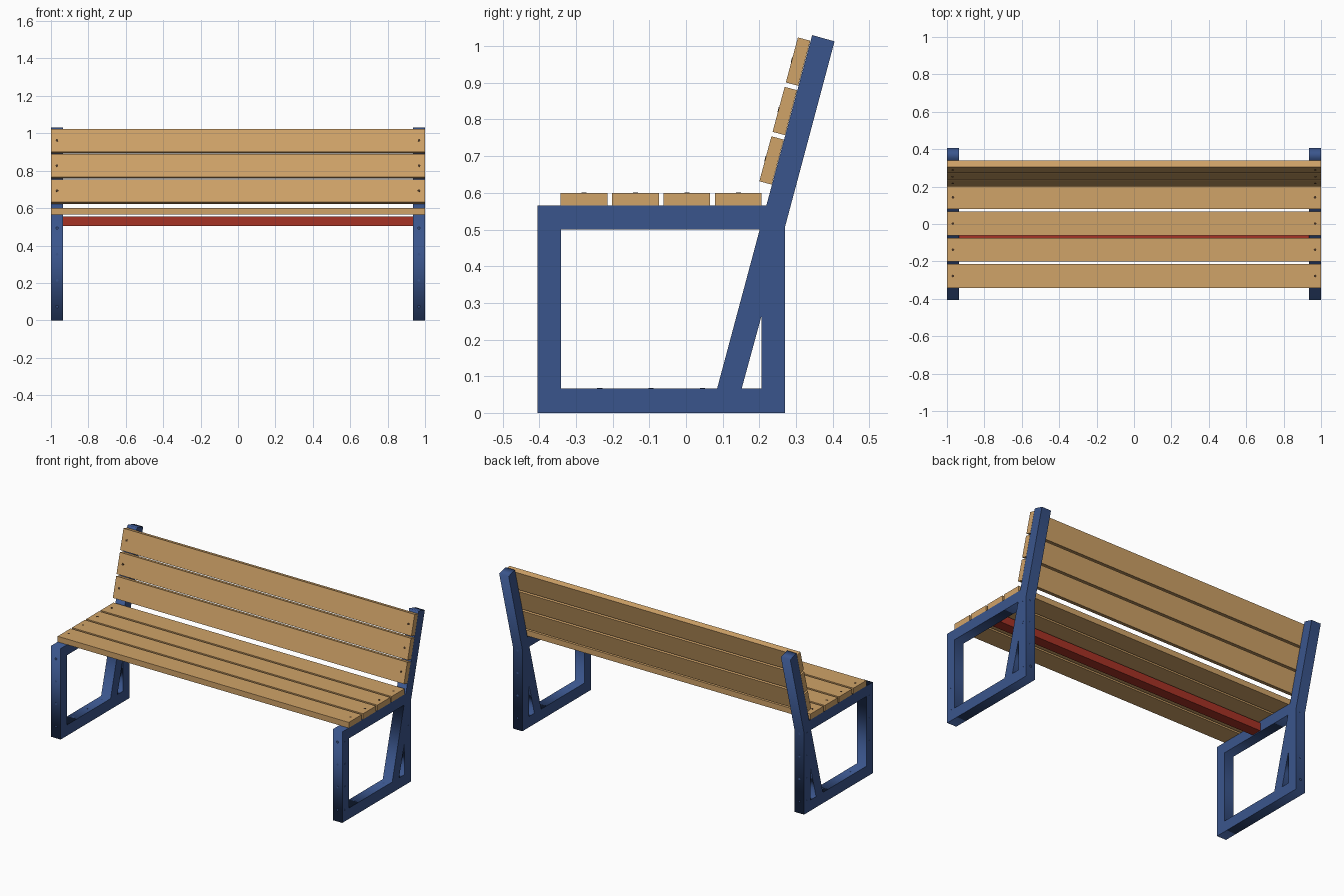
import bpy, bmesh, math
from mathutils import Vector, Matrix

if "Cube" in bpy.data.objects:
    bpy.data.objects.remove(bpy.data.objects["Cube"])


def material(name, r, g, b):
    m = bpy.data.materials.new(name)
    lin = [((c / 255 + 0.055) / 1.055) ** 2.4 for c in (r, g, b)]
    m.diffuse_color = (*lin, 1)
    m.use_nodes = True
    m.node_tree.nodes["Principled BSDF"].inputs["Base Color"].default_value = m.diffuse_color
    return m


WOOD = material("warm wood", 208, 163, 104)
BLUE = material("blue steel", 58, 85, 140)
RED = material("red steel", 166, 50, 37)
DARK = material("dark bolt", 70, 52, 35)

TILT = math.radians(15)
UP = Vector((0, math.sin(TILT), math.cos(TILT)))       # along the backrest
OUT = Vector((0, -math.cos(TILT), math.sin(TILT)))     # forward from the backrest


def add_object(name, mesh, mat):
    mesh.materials.clear()
    mesh.materials.append(mat)
    ob = bpy.data.objects.new(name, mesh)
    bpy.context.collection.objects.link(ob)
    return ob


def box(name, centre, size, mat, tilt=0):
    bm = bmesh.new()
    m = Matrix.Translation(centre) @ Matrix.Rotation(-tilt, 4, 'X') @ Matrix.Diagonal((*size, 1))
    bmesh.ops.create_cube(bm, size=1, matrix=m)
    mesh = bpy.data.meshes.new(name)
    bm.to_mesh(mesh)
    bm.free()
    return add_object(name, mesh, mat)


def bolts(name, spots, mat, radius=0.007):
    """Flat round bolt heads; spots are (position, outward normal) pairs."""
    bm = bmesh.new()
    for pos, normal in spots:
        rot = Vector(normal).to_track_quat('Z', 'Y').to_matrix().to_4x4()
        bmesh.ops.create_cone(bm, cap_ends=True, segments=12, radius1=radius, radius2=radius,
                              depth=0.003, matrix=Matrix.Translation(pos) @ rot)
    mesh = bpy.data.meshes.new(name)
    bm.to_mesh(mesh)
    bm.free()
    return add_object(name, mesh, mat)


# Side frames: one outline with two openings, extruded sideways
OUTLINES = [
    [(-.405, 0), (.27, 0), (.27, .507), (.405, 1.013), (.344, 1.03), (.219, .565), (-.405, .565)],
    [(-.341, .067), (.085, .067), (.201, .5), (-.341, .5)],
    [(.152, .067), (.206, .067), (.206, .265)],
]
curve = bpy.data.curves.new("frame_profile", 'CURVE')
curve.dimensions = '2D'
curve.fill_mode = 'BOTH'
curve.extrude = 0.0325
for pts in OUTLINES:
    s = curve.splines.new('POLY')
    s.points.add(len(pts) - 1)
    for p, (y, z) in zip(s.points, pts):
        p.co = (y, z, 0, 1)
    s.use_cyclic_u = True
profile = bpy.data.objects.new("frame_profile", curve)
bpy.context.collection.objects.link(profile)
bpy.context.view_layer.update()
frame_mesh = bpy.data.meshes.new_from_object(profile)
bpy.data.objects.remove(profile)
frame_mesh.transform(Matrix(((0, 0, 1, 0), (1, 0, 0, 0), (0, 1, 0, 0), (0, 0, 0, 1))))
bm = bmesh.new()
bm.from_mesh(frame_mesh)
bmesh.ops.remove_doubles(bm, verts=bm.verts, dist=1e-5)
bmesh.ops.recalc_face_normals(bm, faces=bm.faces)
bm.to_mesh(frame_mesh)
bm.free()

for side, sx in (("left", -1), ("right", 1)):
    frame = add_object(side + "_side_frame", frame_mesh.copy(), BLUE)
    frame.location.x = sx * 0.9675
    # Bolt heads on the legs and the lower rail
    spots = []
    for i in range(4):
        z = 0.073 + 0.14 * i
        spots += [((sx * 0.999, y, z), (sx, 0, 0)) for y in (-.375, .24)]
        spots += [((sx * .9675, -.404, z), (0, -1, 0)), ((sx * .9675, .269, z), (0, 1, 0))]
    spots += [((sx * .9675, y, .066), (0, 0, 1)) for y in (-.235, -.095, .045)]
    bolts(side + "_frame_bolts", spots, BLUE)

# Seat slats
slat_bolts = []
for i in range(4):
    y = -0.278 + 0.1403 * i
    box(f"seat_slat_{i + 1}", (0, y, 0.5825), (2, 0.127, 0.035), WOOD)
    slat_bolts += [((sx * .968, y, .5995), (0, 0, 1)) for sx in (-1, 1)]

# Back slats resting on the leaning posts
foot = Vector((0, 0.085, 0.067))
for i in range(3):
    c = foot + UP * (0.6385 + 0.1395 * i) + OUT * 0.0175
    box(f"back_slat_{i + 1}", c, (2, 0.035, 0.127), WOOD, TILT)
    slat_bolts += [(c + OUT * .0172 + Vector((sx * .968, 0, 0)), OUT) for sx in (-1, 1)]
bolts("slat_bolts", slat_bolts, DARK)

# Cross bar under the seat with end plates
box("cross_bar", (0, -0.0675, 0.53), (1.85, 0.065, 0.05), RED)
for side, sx in (("left", -1), ("right", 1)):
    box(side + "_bar_plate", (sx * 0.930, -0.0675, 0.53), (0.01, 0.065, 0.05), RED)
